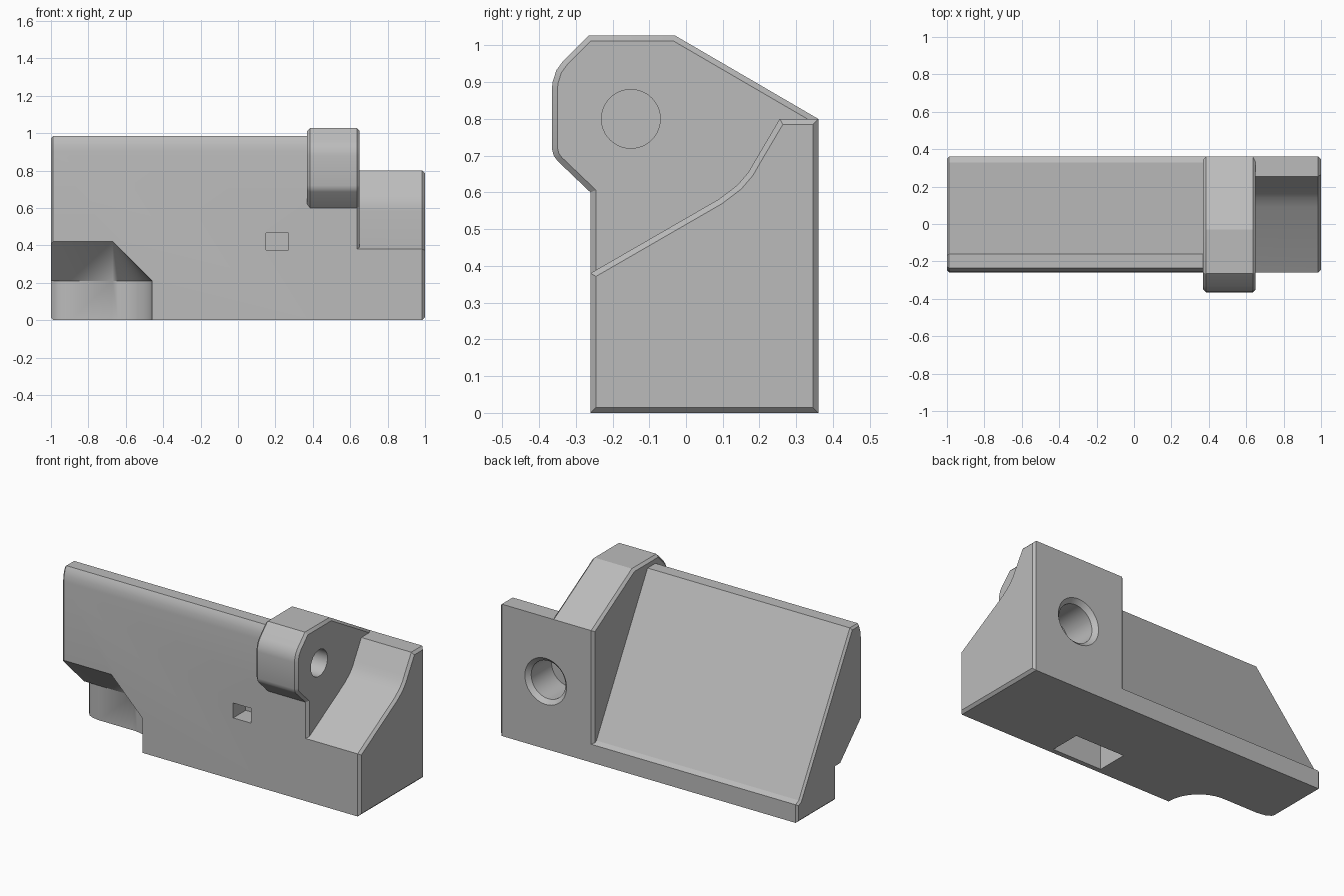
import bpy, bmesh, math
from mathutils import Matrix, Vector

cube = bpy.data.objects.get("Cube")
if cube:
    bpy.data.objects.remove(cube, do_unlink=True)

grey = bpy.data.materials.new("plain_grey")
grey.use_nodes = True
colour = (0.5, 0.5, 0.5, 1)
grey.diffuse_color = colour
grey.node_tree.nodes["Principled BSDF"].inputs["Base Color"].default_value = colour


def finish(name, bm):
    bmesh.ops.recalc_face_normals(bm, faces=bm.faces)
    mesh = bpy.data.meshes.new(name)
    bm.to_mesh(mesh)
    bm.free()
    mesh.materials.append(grey)
    obj = bpy.data.objects.new(name, mesh)
    bpy.context.collection.objects.link(obj)
    return obj


def prism(name, profile, x0, x1, chamfer=0):
    """Extrude a (y, z) profile along x and chamfer the rims of both ends."""
    bm = bmesh.new()
    cap = bm.faces.new([bm.verts.new((x0, y, z)) for y, z in profile])
    ext = bmesh.ops.extrude_face_region(bm, geom=[cap], use_keep_orig=True)
    verts = [v for v in ext["geom"] if isinstance(v, bmesh.types.BMVert)]
    bmesh.ops.translate(bm, verts=verts, vec=(x1 - x0, 0, 0))
    bmesh.ops.recalc_face_normals(bm, faces=bm.faces)
    if chamfer:
        rims = [e for e in bm.edges if abs(e.verts[0].co.x - e.verts[1].co.x) < 1e-5]
        bmesh.ops.bevel(bm, geom=rims, offset=chamfer, segments=1,
                        profile=0.5, affect='EDGES')
    return finish(name, bm)


def lathe(name, profile, centre, axis, sides=48):
    """Turn a (radius, distance) profile about an axis."""
    bm = bmesh.new()
    turn = Vector((0, 0, 1)).rotation_difference(Vector(axis)).to_matrix().to_4x4()
    place = Matrix.Translation(centre) @ turn
    rings = []
    for r, h in profile:
        rings.append([bm.verts.new(place @ Vector((r * math.cos(a), r * math.sin(a), h)))
                      for a in (math.tau * i / sides for i in range(sides))])
    for low, high in zip(rings, rings[1:]):
        for i in range(sides):
            j = (i + 1) % sides
            bm.faces.new((low[i], low[j], high[j], high[i]))
    bm.faces.new(rings[0])
    bm.faces.new(rings[-1])
    bmesh.ops.remove_doubles(bm, verts=bm.verts, dist=1e-5)
    return finish(name, bm)


def box(name, low, high):
    (x0, y0, z0), (x1, y1, z1) = low, high
    return prism(name, [(y0, z0), (y1, z0), (y1, z1), (y0, z1)], x0, x1)


def combine(target, tool, operation):
    mod = target.modifiers.new(operation.lower(), 'BOOLEAN')
    mod.operation = operation
    mod.solver = 'EXACT'
    mod.object = tool
    bpy.context.view_layer.objects.active = target
    bpy.ops.object.modifier_apply(modifier=mod.name)
    bpy.data.objects.remove(tool, do_unlink=True)


front, back = -0.26, 0.36

# Long wedge with a rounded front top edge and a narrow ledge behind
wedge = [(front, 0), (back, 0), (back, 0.11), (0.33, 0.125), (-0.16, 0.985),
         (-0.235, 0.985), (-0.247, 0.965), (-0.256, 0.935), (front, 0.9)]
body = prism("bracket_body", wedge, -1, 0.5, 0.012)

# End block with a curved ramp
ramp = [(front, 0), (back, 0), (back, 0.8), (0.255, 0.8), (0.19, 0.69),
        (0.17, 0.655), (0.14, 0.62), (0.09, 0.582), (front, 0.38)]
combine(body, prism("end_block", ramp, 0.37, 1, 0.015), 'UNION')

# Pivot arm with an overhanging nose
arm = [(front, 0), (back, 0), (back, 0.8), (-0.03, 1.027), (-0.265, 1.027),
       (-0.335, 0.957), (-0.353, 0.932), (-0.363, 0.9), (-0.365, 0.88),
       (-0.365, 0.72), (-0.36, 0.7), (-0.35, 0.686), (front, 0.6)]
combine(body, prism("pivot_arm", arm, 0.37, 0.65, 0.015), 'UNION')

# Corner notch: straight run, rounded end with a conical ceiling, eased corner
wall, shoulder, peak = -0.05, 0.21, 0.42
run = [(wall, -0.1), (wall, shoulder), (front, peak), (-0.4, peak), (-0.4, -0.1)]
radius = wall - front
cutters = [
    prism("notch_run", run, -1.1, -0.67),
    lathe("notch_end", [(radius, -0.1), (radius, shoulder), (0, peak)],
          (-0.67, front, 0), (0, 0, 1)),
]
bm = bmesh.new()
corner = [(-1.05, -0.1), (-0.9, -0.1), (-0.9, wall), (-0.95, -0.042),
          (-0.98, -0.025), (-1, 0), (-1.05, 0)]
low = [bm.verts.new((x, y, -0.1)) for x, y in corner]
high = [bm.verts.new((x, y, shoulder)) for x, y in corner]
bm.faces.new(low)
bm.faces.new(high)
for i in range(len(corner)):
    j = (i + 1) % len(corner)
    bm.faces.new((low[i], low[j], high[j], high[i]))
cutters.append(finish("notch_corner", bm))

# Pivot hole, chamfered rear socket, front window and bottom pocket
cutters += [
    lathe("pivot_hole", [(0.08, -0.3), (0.08, 0.1)], (0.65, -0.15, 0.8), (1, 0, 0)),
    lathe("rear_socket", [(0.115, -0.22), (0.115, -0.025), (0.14, 0), (0.14, 0.1)],
          (0.69, back, 0.41), (0, 1, 0)),
    box("front_window", (0.15, -0.4, 0.375), (0.27, -0.14, 0.465)),
    box("bottom_pocket", (0.04, -0.23, -0.1), (0.37, -0.04, 0.3)),
]
for cutter in cutters:
    combine(body, cutter, 'DIFFERENCE')

# Smooth the rounded faces and keep the edges crisp
bpy.ops.object.select_all(action='DESELECT')
body.select_set(True)
bpy.context.view_layer.objects.active = body
bpy.ops.object.shade_smooth_by_angle(angle=math.radians(25))
